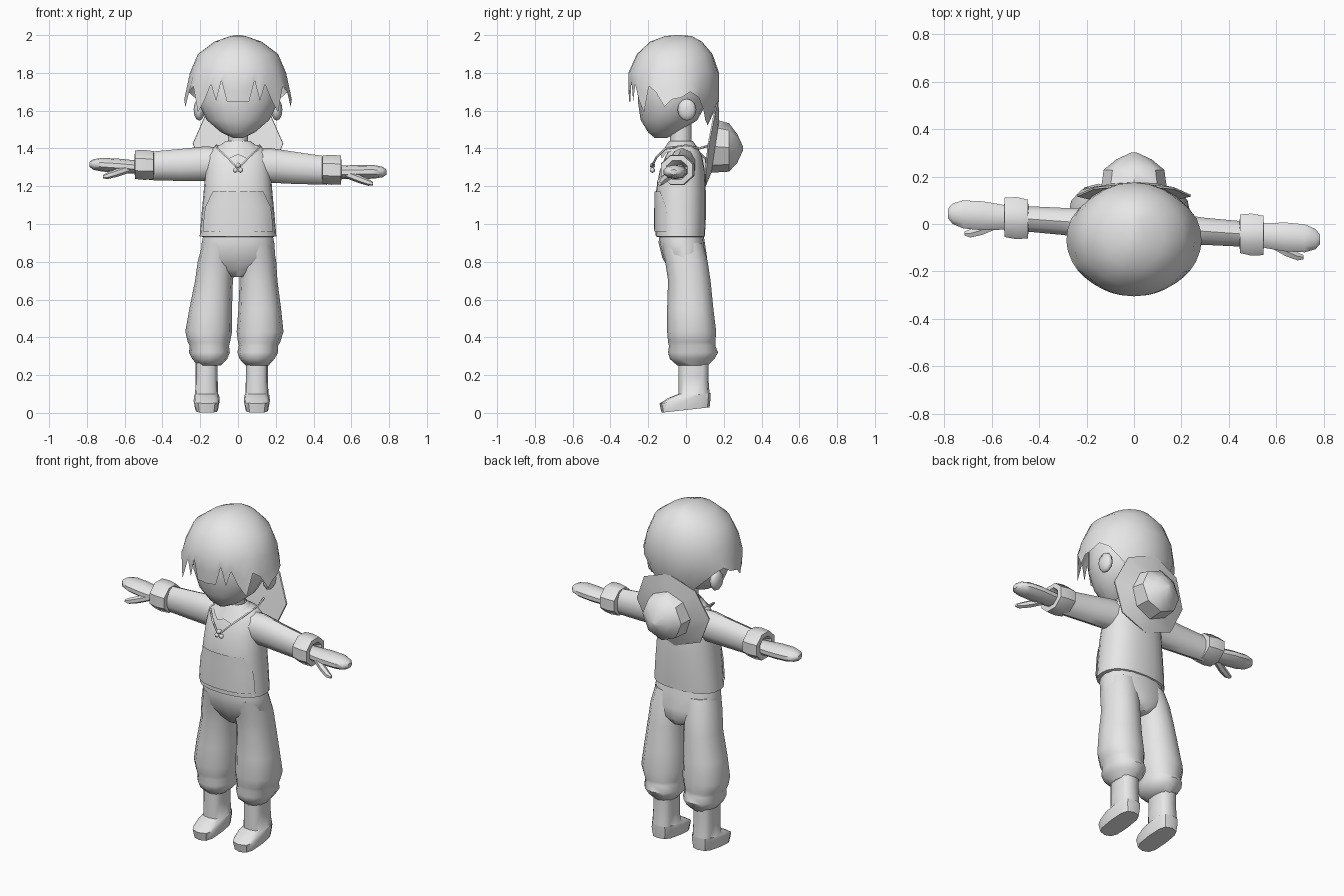
import bpy, bmesh, math
from mathutils import Vector

if "Cube" in bpy.data.objects:
    bpy.data.objects.remove(bpy.data.objects["Cube"])

grey = bpy.data.materials.new("plain_grey")
grey.diffuse_color = (0.8, 0.8, 0.8, 1)
grey.use_nodes = True
grey.node_tree.nodes["Principled BSDF"].inputs["Base Color"].default_value = grey.diffuse_color


def finish(ob, angle=45):
    ob.data.materials.append(grey)
    bpy.ops.object.select_all(action='DESELECT')
    ob.select_set(True)
    bpy.context.view_layer.objects.active = ob
    bpy.ops.object.shade_smooth_by_angle(angle=math.radians(angle))
    return ob


def loft(name, rings, closed=True, cap=(True, True), angle=45):
    """Skin a list of point rings into one mesh."""
    bm = bmesh.new()
    rows = [[bm.verts.new(p) for p in r] for r in rings]
    n = len(rows[0])
    for a, b in zip(rows, rows[1:]):
        for i in range(n if closed else n - 1):
            j = (i + 1) % n
            bm.faces.new((a[i], a[j], b[j], b[i]))
    if cap[0]:
        bm.faces.new(rows[0])
    if cap[1]:
        bm.faces.new(rows[-1])
    bmesh.ops.recalc_face_normals(bm, faces=bm.faces)
    me = bpy.data.meshes.new(name)
    bm.to_mesh(me)
    bm.free()
    ob = bpy.data.objects.new(name, me)
    bpy.context.collection.objects.link(ob)
    return finish(ob, angle)


def spow(v, p):
    return math.copysign(abs(v) ** p, v)


def around(n):
    return [360 * i / n for i in range(n)]


def ring(cx, z, rx, yf, yb, angs, p=1.0):
    """Horizontal oval; angle 0 is the front, 90 is +x."""
    m, h = (yf + yb) / 2, (yb - yf) / 2
    return [Vector((cx + rx * spow(math.sin(math.radians(a)), p),
                    m - h * spow(math.cos(math.radians(a)), p), z)) for a in angs]


# Head, neck and ears
A16, A24 = around(16), around(24)
loft("head", [ring(0, *r, A16) for r in [
    (1.455, .025, -.165, -.10), (1.485, .09, -.20, -.04), (1.55, .165, -.24, .06),
    (1.65, .215, -.255, .115), (1.78, .22, -.255, .13), (1.90, .15, -.2, .07)]])
loft("neck", [ring(0, z, .055, -.085, .03, around(10)) for z in (1.38, 1.53)])
for s, side in ((1, "left"), (-1, "right")):
    bpy.ops.mesh.primitive_uv_sphere_add(segments=8, ring_count=6, radius=1,
                                         location=(s * .205, .005, 1.605))
    ear = bpy.context.object
    ear.name = side + "_ear"
    ear.scale = (.03, .05, .058)
    finish(ear)

# Hair: dome with a jagged hem given as angle, height
hem = [(0, 1.645), (12, 1.65), (18, 1.76), (24, 1.65), (30, 1.74), (38, 1.66), (48, 1.59),
       (56, 1.73), (66, 1.70), (78, 1.62), (88, 1.66), (100, 1.67), (112, 1.70), (125, 1.67),
       (140, 1.60), (152, 1.55), (166, 1.53), (180, 1.52)]
hem += [(360 - a, z) for a, z in hem[-2:0:-1]]
angs = [a for a, z in hem]
low = ring(0, 0, .285, -.30, .17, angs)
mid = ring(0, 0, .272, -.305, .175, angs)
for (a, z), lo, mi in zip(hem, low, mid):
    lo.z, mi.z = z, (z + 1.78) / 2
    if 115 < a < 245:
        k = 1 - max(0, 1.68 - z) * 1.5
        lo.x *= k
        lo.y = -.065 + (lo.y + .065) * k
loft("hair", [low, mid] + [ring(0, *r, angs) for r in [
    (1.80, .255, -.305, .175), (1.90, .212, -.26, .14), (1.965, .125, -.19, .085),
    (1.995, .04, -.11, .03), (2.0, .01, -.06, -.03)]], cap=(False, True), angle=50)

# Pullover with front pocket
loft("pullover", [ring(0, *r, A24, .85) for r in [
    (.93, .18, -.145, .09), (.935, .203, -.16, .10), (1.03, .195, -.163, .105),
    (1.17, .182, -.16, .105), (1.28, .173, -.14, .10), (1.36, .165, -.108, .085),
    (1.41, .125, -.08, .06), (1.43, .06, -.06, .02)]])
loft("pocket", [ring(0, z, rx, yf, .11, [w * (i / 5 - 1) for i in range(11)], .85)
                for z, rx, yf, w in [(.96, .207, -.168, 62), (1.03, .201, -.169, 62),
                                     (1.09, .196, -.168, 60), (1.172, .188, -.167, 42)]],
     closed=False, cap=(False, False))

# Collar, sloping down to the front
collar = [ring(0, 1.44, .065, -.09, .035, A16), ring(0, 1.40, .12, -.135, .065, A16)]
for p in collar[1]:
    p.z += .3 * min(p.y + .03, 0) + (-.025 if .03 < abs(p.x) < .08 and p.y < -.08 else 0)
loft("collar", collar, cap=(False, False))

# Hat cord and toggle
cv = bpy.data.curves.new("hat_cord", 'CURVE')
cv.dimensions = '3D'
cv.bevel_depth = .006
cv.bevel_resolution = 0
half = [(.012, -.18, 1.305), (.06, -.155, 1.355), (.108, -.11, 1.40), (.115, 0, 1.415),
        (.09, .07, 1.40), (.08, .14, 1.42)]
pts = [(-x, y, z) for x, y, z in half[::-1]] + half
sp = cv.splines.new('POLY')
sp.points.add(len(pts) - 1)
for q, p in zip(sp.points, pts):
    q.co = (*p, 1)
cord = bpy.data.objects.new("hat_cord", cv)
bpy.context.collection.objects.link(cord)
cv.materials.append(grey)
for i, (x, z, r) in enumerate([(0, 1.31, .016), (.014, 1.285, .015), (-.014, 1.285, .015)]):
    bpy.ops.mesh.primitive_ico_sphere_add(subdivisions=1, radius=r, location=(x, -.178, z))
    bpy.context.object.name = "toggle_%d" % i
    finish(bpy.context.object)


# Hat hanging on the back
def hat_ring(r, y, zc, tilt=.15, rz=None, bend=0):
    out = []
    for a in around(8):
        c, s = math.cos(math.radians(a)), math.sin(math.radians(a))
        dz = (rz or r) * s
        out.append((r * c, y + tilt * dz - bend * c * c, zc + dz))
    return out


loft("hat", [hat_ring(.10, .125, 1.42), hat_ring(.238, .130, 1.425, .15, .225, .015),
             hat_ring(.240, .138, 1.425, .15, .228, .015), hat_ring(.138, .155, 1.41),
             hat_ring(.128, .228, 1.405, .0), hat_ring(.075, .272, 1.40, 0),
             hat_ring(.01, .302, 1.40, 0)], angle=38)


# Arms: built straight out, then swung with the shoulder line
def arm_ring(s, x, y, z, ry, rz, n=10):
    out = []
    for a in around(n):
        t = math.radians(a + 180 / n)
        yy, zz = y + ry * math.cos(t), z + rz * math.sin(t)
        out.append((s * x, yy - .01 - .07 * s * x, zz + 1.30 - .026 * s * x))
    return out


for s, side in ((1, "left"), (-1, "right")):
    def part(name, rows, n=10):
        loft(side + name, [arm_ring(s, *r, n) for r in rows])
    part("_sleeve", [(.08, 0, .015, .075, .085), (.17, 0, .015, .07, .092),
                     (.30, 0, .005, .06, .085), (.47, 0, -.005, .056, .075)])
    part("_cuff", [(.445, 0, 0, .055, .06), (.447, 0, 0, .088, .08), (.495, 0, 0, .096, .086),
                   (.545, 0, 0, .09, .082), (.547, 0, 0, .06, .055), (.50, 0, 0, .04, .03)], 8)
    part("_hand", [(.49, 0, -.01, .045, .03), (.56, 0, -.012, .056, .036),
                   (.64, 0, -.008, .064, .038), (.72, 0, -.005, .062, .036),
                   (.765, 0, -.005, .045, .028), (.785, 0, -.005, .02, .014)])
    part("_thumb", [(.57, -.025, -.02, .025, .022), (.64, -.06, -.045, .024, .022),
                    (.69, -.078, -.062, .02, .018), (.715, -.08, -.068, .01, .009)], 6)

# Trousers
loft("hips", [ring(0, *r, A16, .85) for r in [
    (.72, .05, -.06, .09), (.76, .14, -.09, .115), (.82, .198, -.125, .112),
    (.90, .192, -.145, .10), (.96, .18, -.14, .09)]])


def shift(z):
    return -.035 * max(0, 1 - z / .95)


for s, side in ((1, "left"), (-1, "right")):
    loft(side + "_leg", [ring(s * cx + shift(z), z, rx, yf, yb, around(12), .9)
                         for z, cx, rx, yf, yb in [
        (.90, .095, .09, -.13, .09), (.80, .108, .10, -.11, .115), (.70, .118, .10, -.095, .13),
        (.55, .13, .113, -.10, .145), (.43, .136, .124, -.10, .16), (.375, .133, .112, -.095, .155),
        (.355, .13, .104, -.09, .155), (.32, .128, .108, -.095, .17), (.285, .125, .092, -.085, .15),
        (.25, .127, .06, -.045, .115)]])
    # Boot with raised heel
    rows = [ring(s * .133 - .033, z, rx, yf, yb, around(12), .65) for z, rx, yf, yb in [
        (0, .06, -.13, .125), (.05, .069, -.14, .13), (.075, .066, -.09, .13),
        (.10, .061, -.04, .125), (.19, .058, -.04, .118), (.29, .058, -.04, .12)]]
    for r in rows[:3]:
        for p in r:
            p.z += .03 * (p.y + .14) / .27
    loft(side + "_boot", rows)
